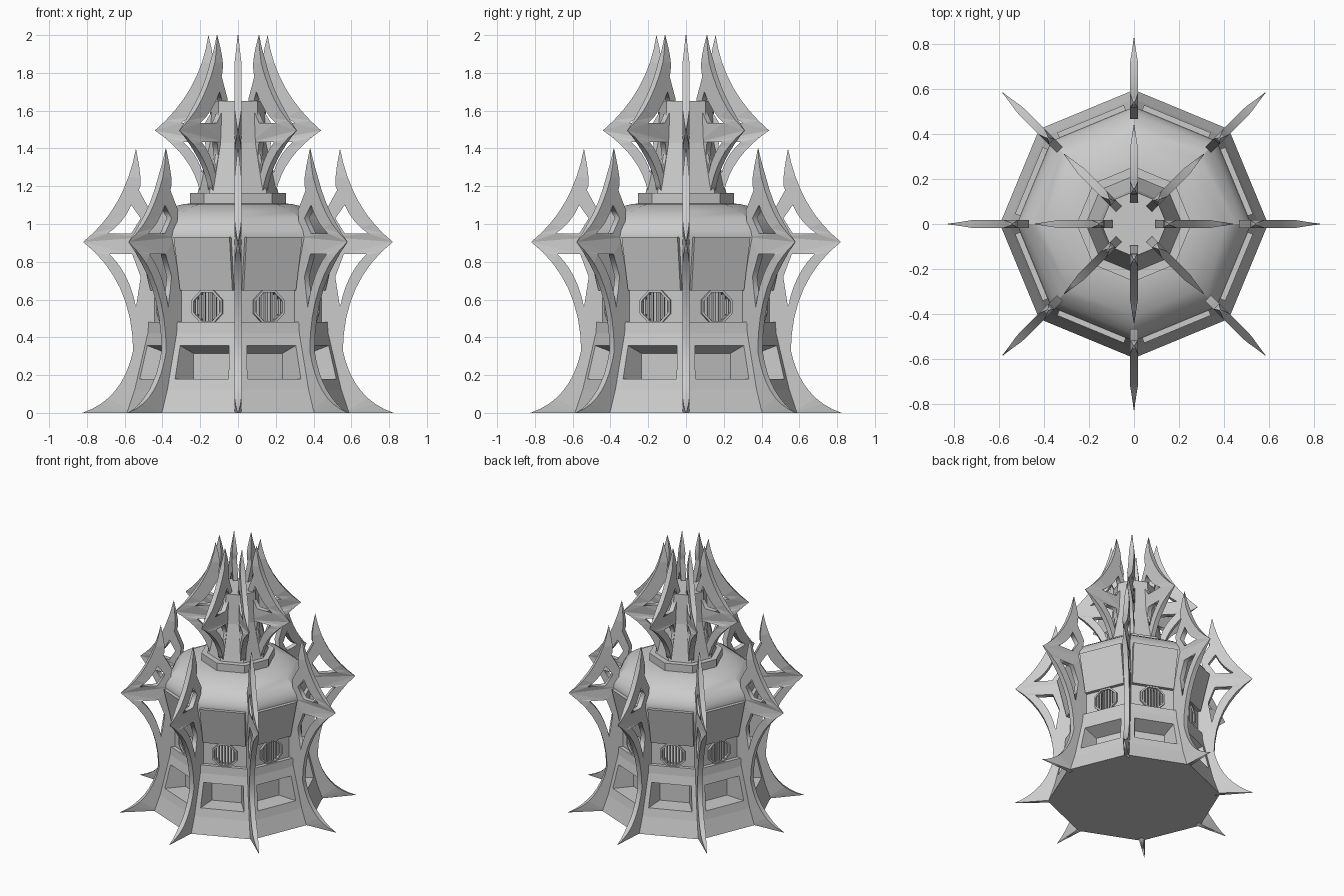
import bpy, bmesh
from math import pi, sin, cos
from mathutils import Matrix, Vector

if "Cube" in bpy.data.objects:
    bpy.data.objects.remove(bpy.data.objects["Cube"])


def add_object(name, mesh):
    ob = bpy.data.objects.new(name, mesh)
    bpy.context.collection.objects.link(ob)
    return ob


def finish(name, bm):
    bmesh.ops.recalc_face_normals(bm, faces=bm.faces)
    mesh = bpy.data.meshes.new(name)
    bm.to_mesh(mesh)
    bm.free()
    return add_object(name, mesh)


def lathe(name, prof, ring=False):
    """Octagonal turning of (radius, z) points, capped or closed as a ring."""
    bm = bmesh.new()
    rows = [[bm.verts.new((r * cos(k * pi / 4), r * sin(k * pi / 4), z))
             for k in range(8)] for r, z in prof]
    for i in range(len(rows) if ring else len(rows) - 1):
        a, b = rows[i], rows[(i + 1) % len(rows)]
        for k in range(8):
            n = (k + 1) % 8
            bm.faces.new((a[k], a[n], b[n], b[k]))
    if not ring:
        bm.faces.new(rows[0])
        bm.faces.new(rows[-1])
    return finish(name, bm)


def around(name, hulls):
    """Convex pieces (x outward, y sideways) repeated on the eight faces."""
    bm = bmesh.new()
    for k in range(8):
        rot = Matrix.Rotation(pi / 8 + k * pi / 4, 3, 'Z')
        for pts in hulls:
            vs = [bm.verts.new(rot @ Vector(p)) for p in pts]
            bmesh.ops.convex_hull(bm, input=vs)
    bmesh.ops.dissolve_limit(bm, angle_limit=0.01, verts=bm.verts, edges=bm.edges)
    return finish(name, bm)


def evaluated_mesh(ob):
    return bpy.data.meshes.new_from_object(
        ob.evaluated_get(bpy.context.evaluated_depsgraph_get()))


def cut(ob, cutter):
    mod = ob.modifiers.new("cut", 'BOOLEAN')
    mod.operation, mod.solver, mod.object = 'DIFFERENCE', 'EXACT', cutter
    mesh = evaluated_mesh(ob)
    ob.modifiers.clear()
    ob.data = mesh
    bpy.data.objects.remove(cutter)


def octagon(x, flat):
    r = flat / cos(pi / 8)
    return [(x, r * cos(pi / 8 + k * pi / 4), 0.562 + r * sin(pi / 8 + k * pi / 4))
            for k in range(8)]


def box(x0, x1, y0, y1, z0, z1):
    return [(x, y, z) for x in (x0, x1) for y in (y0, y1) for z in (z0, z1)]


# Base with tapered niches
base = lathe("base", [(.595, 0), (.555, .12), (.485, .42), (.48, .48)])
cut(base, around("niche_cutter", [
    [(x, s * w, z) for x, w, top in ((.606, .19, .415), (.36, .105, .315))
     for s in (-1, 1) for z in (.18, top)]]))

# Window band, frames and grille bars
band = lathe("window_band", [(.45, .475), (.45, .655), (.41, .655), (.41, .475)], True)
cut(band, around("window_cutter", [octagon(.3, .076) + octagon(.5, .076)]))
frames = around("window_frames", [octagon(.40, .087) + octagon(.432, .087)])
cut(frames, around("frame_cutter", [octagon(.3, .075) + octagon(.5, .075)]))
bars = []
for i in range(-3, 4):
    y = i * .021
    h = min(.078, .11 - abs(y))
    bars.append(box(.405, .422, y - .0055, y + .0055, .562 - h, .562 + h))
around("window_bars", bars)

# Flared upper wall with dome, and face panels
dome = lathe("upper_wall_and_dome", [
    (.45, .65), (.52, .93), (.512, .965), (.49, 1.0), (.455, 1.035),
    (.41, 1.065), (.35, 1.09), (.29, 1.105), (.24, 1.11)])
around("wall_panels", [[(x, s * w, z) for a, w, z in ((.44, .15, .648), (.505, .16, .93))
                        for x in (a, a - .06) for s in (-1, 1)]])

# Collar and tower
lathe("collar", [(.255, 1.10), (.255, 1.165), (.2, 1.165)])
lathe("tower", [(.215, 1.16), (.205, 1.2), (.155, 1.43), (.145, 1.65)])


def bend(a, c, b, n=8):
    """Quadratic arc without its end point."""
    return [tuple((1 - t) ** 2 * p + 2 * t * (1 - t) * q + t * t * r
                  for p, q, r in zip(a, c, b)) for t in (i / n for i in range(n))]


def fins(name, outlines, tips, half):
    """Pierced fin cut from a flat outline, thinned to its tips, set eight times."""
    cu = bpy.data.curves.new(name, 'CURVE')
    cu.dimensions, cu.fill_mode, cu.extrude = '2D', 'BOTH', half
    for pts in outlines:
        sp = cu.splines.new('POLY')
        sp.points.add(len(pts) - 1)
        for p, (r, z) in zip(sp.points, pts):
            p.co = (r, z, 0, 1)
        sp.use_cyclic_u = True
    tmp = add_object(name + "_outline", cu)
    mesh = evaluated_mesh(tmp)
    bpy.data.objects.remove(tmp)
    bm = bmesh.new()
    bm.from_mesh(mesh)
    bmesh.ops.remove_doubles(bm, verts=bm.verts, dist=1e-5)
    for v in bm.verts:
        r, z, y = v.co
        d = min((Vector((r, z)) - Vector(t)).length for t in tips)
        v.co = (r, y * min(1, .08 + d / .16), z)
    bmesh.ops.recalc_face_normals(bm, faces=bm.faces)
    bm.to_mesh(mesh)
    bm.free()
    for k in range(8):
        add_object(f"{name}_{k + 1}", mesh).rotation_euler.z = k * pi / 4


# Lower fins: foot, side point, upper peak, two openings
fins("lower_fin", [
    bend((.825, 0), (.61, .07), (.555, .33)) + bend((.555, .33), (.56, .70), (.82, .905))
    + bend((.82, .905), (.60, 1.08), (.54, 1.4)) + bend((.54, 1.4), (.50, 1.2), (.525, 1.18), 4)
    + [(.525, 1.18), (.465, 1.07), (.485, .93), (.42, .65), (.42, .48), (.50, .2), (.56, 0)],
    bend((.565, 1.1), (.61, 1.0), (.69, .95), 4) + [(.69, .95), (.565, .95), (.515, 1.03)],
    bend((.68, .84), (.575, .74), (.54, .56), 6) + [(.54, .56), (.515, .72), (.56, .84)],
], [(.825, 0), (.82, .905), (.54, 1.4)], .018)

# Upper fins around the tower
fins("upper_fin", [
    bend((.20, 1.165), (.24, 1.36), (.44, 1.495)) + bend((.44, 1.495), (.20, 1.70), (.157, 2.0))
    + bend((.157, 2.0), (.115, 1.85), (.14, 1.78), 5)
    + [(.14, 1.78), (.095, 1.66), (.12, 1.55), (.10, 1.43), (.15, 1.165)],
    bend((.155, 1.70), (.21, 1.59), (.30, 1.535), 4) + [(.30, 1.535), (.175, 1.535), (.125, 1.62)],
    bend((.29, 1.435), (.21, 1.36), (.188, 1.27), 5) + [(.188, 1.27), (.165, 1.36), (.175, 1.435)],
], [(.44, 1.495), (.157, 2.0)], .018)

# Smooth the dome curve, keep facet edges
bpy.ops.object.select_all(action='DESELECT')
dome.select_set(True)
bpy.context.view_layer.objects.active = dome
bpy.ops.object.shade_smooth_by_angle(angle=.44)
